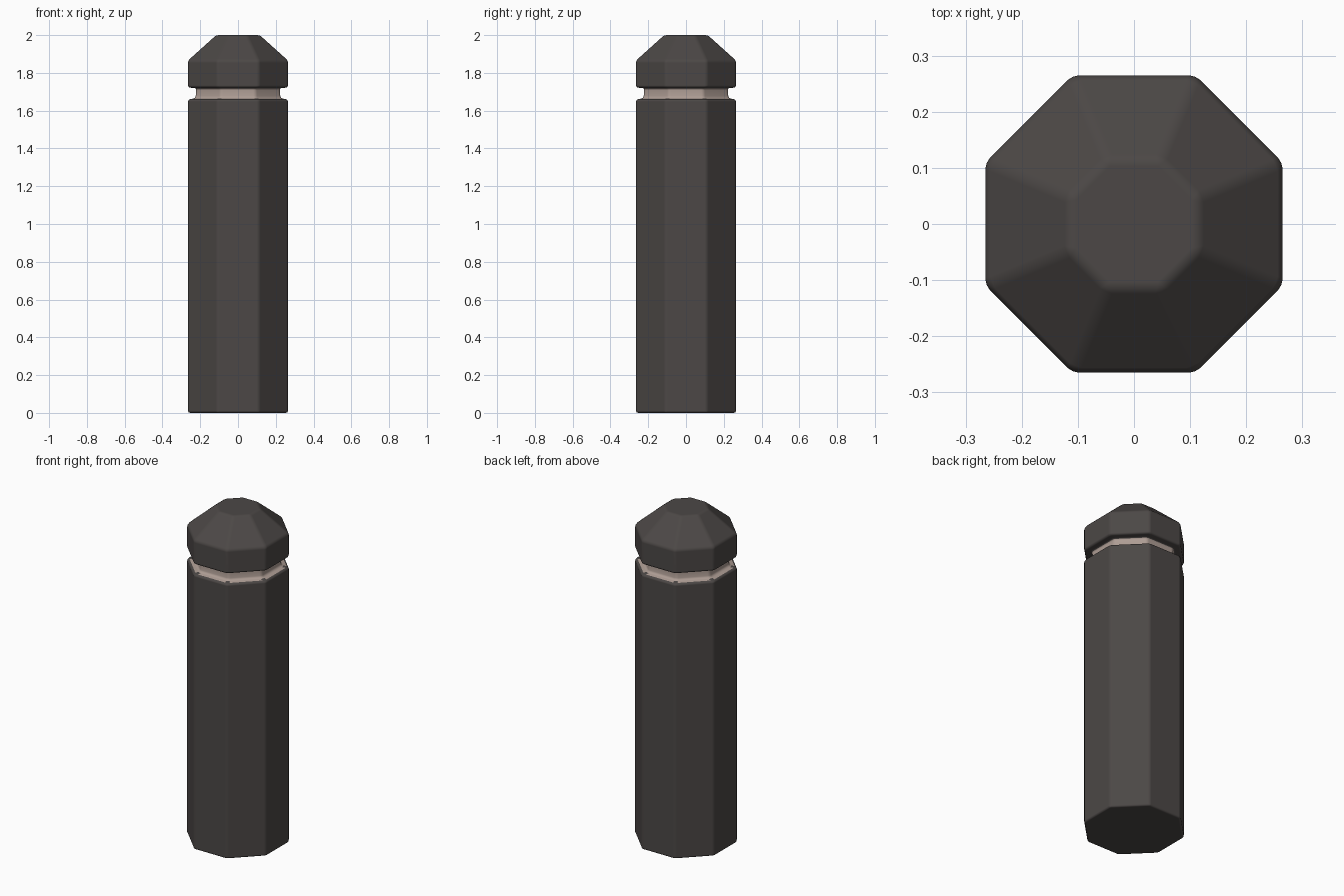
import bpy, bmesh, math

if "Cube" in bpy.data.objects:
    bpy.data.objects.remove(bpy.data.objects["Cube"])

SIDES = 8


def flat_colour(name, rgb):
    m = bpy.data.materials.new(name)
    m.diffuse_color = (*rgb, 1.0)
    m.use_nodes = True
    m.node_tree.nodes["Principled BSDF"].inputs["Base Color"].default_value = m.diffuse_color
    return m


dark = flat_colour("dark charcoal", (0.072, 0.064, 0.061))
light = flat_colour("pale taupe", (0.42, 0.335, 0.295))

# Profile: (distance from axis to flat side, height)
PROFILE = [
    (0.265, 0.0), (0.265, 1.66),      # post
    (0.225, 1.665), (0.22, 1.72),     # groove
    (0.265, 1.722), (0.265, 1.865),   # head side
    (0.115, 2.0),                     # sloped cap
]

bm = bmesh.new()
rings = []
for apothem, z in PROFILE:
    r = apothem / math.cos(math.pi / SIDES)
    rings.append([bm.verts.new((r * math.cos((i + 0.5) * math.tau / SIDES),
                                r * math.sin((i + 0.5) * math.tau / SIDES), z))
                  for i in range(SIDES)])
for lo, hi in zip(rings, rings[1:]):
    for i in range(SIDES):
        j = (i + 1) % SIDES
        bm.faces.new((lo[i], lo[j], hi[j], hi[i]))
bm.faces.new(rings[0][::-1])
bm.faces.new(rings[-1])
bmesh.ops.recalc_face_normals(bm, faces=bm.faces[:])

# Soft rounded edges
bmesh.ops.bevel(bm, geom=bm.edges[:], offset=0.012, offset_type='OFFSET',
                segments=2, profile=0.5, affect='EDGES', clamp_overlap=True)

# Pale groove between post and head, dark elsewhere
for f in bm.faces:
    c = f.calc_center_median()
    n = f.normal
    in_groove = 1.64 < c.z < 1.717 and math.hypot(c.x, c.y) < 0.255
    f.material_index = 1 if in_groove and n.z > -0.6 else 0
    f.smooth = True

mesh = bpy.data.meshes.new("bollard")
bm.to_mesh(mesh)
bm.free()
mesh.materials.append(dark)
mesh.materials.append(light)
bollard = bpy.data.objects.new("bollard", mesh)
bpy.context.collection.objects.link(bollard)

# Keep the large faces flat while the edges stay soft
wn = bollard.modifiers.new("flat faces", 'WEIGHTED_NORMAL')
wn.weight = 100
